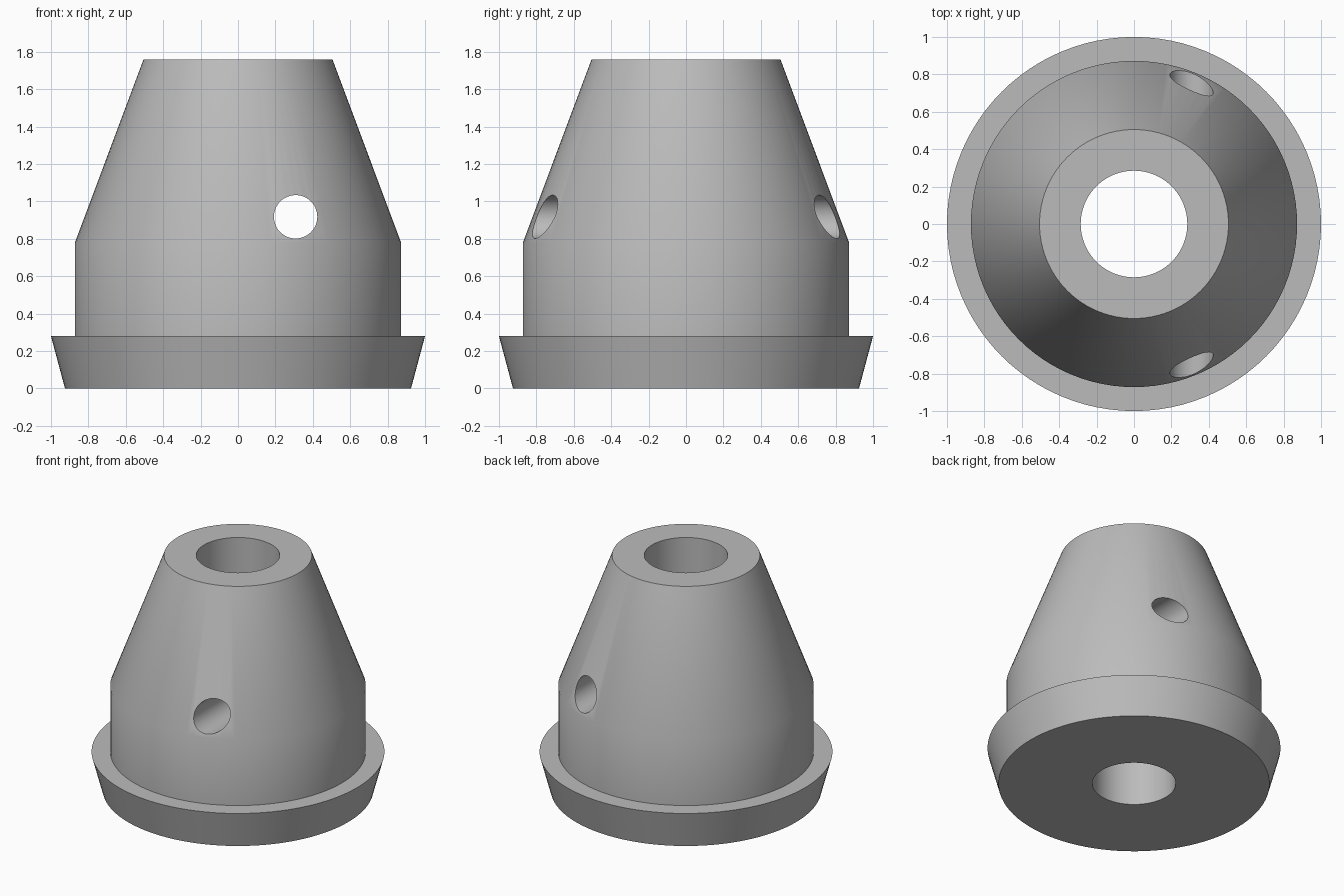
import bpy, bmesh, math
from mathutils import Vector

cube = bpy.data.objects.get("Cube")
if cube:
    bpy.data.objects.remove(cube, do_unlink=True)

# Material
grey = bpy.data.materials.new("plain grey")
grey.use_nodes = True
colour = (0.5, 0.5, 0.5, 1)
grey.diffuse_color = colour
grey.node_tree.nodes["Principled BSDF"].inputs["Base Color"].default_value = colour


def add_object(name, bm):
    bmesh.ops.recalc_face_normals(bm, faces=bm.faces)
    mesh = bpy.data.meshes.new(name)
    bm.to_mesh(mesh)
    bm.free()
    mesh.materials.append(grey)
    obj = bpy.data.objects.new(name, mesh)
    bpy.context.collection.objects.link(obj)
    return obj


# Turned body: flared base flange, straight collar, tapered top, central bore
BORE = 0.285
profile = [(BORE, 0), (0.925, 0), (1, 0.28), (0.872, 0.28),
           (0.872, 0.78), (0.505, 1.76), (BORE, 1.76)]
bm = bmesh.new()
verts = [bm.verts.new((r, 0, z)) for r, z in profile]
edges = [bm.edges.new((v, verts[i - 1])) for i, v in enumerate(verts)]
bmesh.ops.spin(bm, geom=verts + edges, cent=(0, 0, 0), axis=(0, 0, 1),
               angle=math.tau, steps=96, use_duplicate=False)
bmesh.ops.remove_doubles(bm, verts=bm.verts, dist=0.0001)
body = add_object("tapered_body", bm)

# Offset pin hole running front to back
bpy.ops.mesh.primitive_cylinder_add(vertices=48, radius=0.116, depth=3,
                                    location=(0.308, 0, 0.918),
                                    rotation=(math.pi / 2, 0, 0))
cutter = bpy.context.object
cutter.name = "pin_hole_cutter"
cutter.hide_render = True
cutter.data.materials.append(grey)
cut = body.modifiers.new("pin hole", 'BOOLEAN')
cut.operation = 'DIFFERENCE'
cut.solver = 'EXACT'
cut.object = cutter

# Apply the cut, drop the cutter, then smooth the round walls
bpy.ops.object.select_all(action='DESELECT')
body.select_set(True)
bpy.context.view_layer.objects.active = body
bpy.ops.object.modifier_apply(modifier=cut.name)
bpy.data.objects.remove(cutter, do_unlink=True)
bpy.ops.object.shade_smooth_by_angle(angle=math.radians(30))
